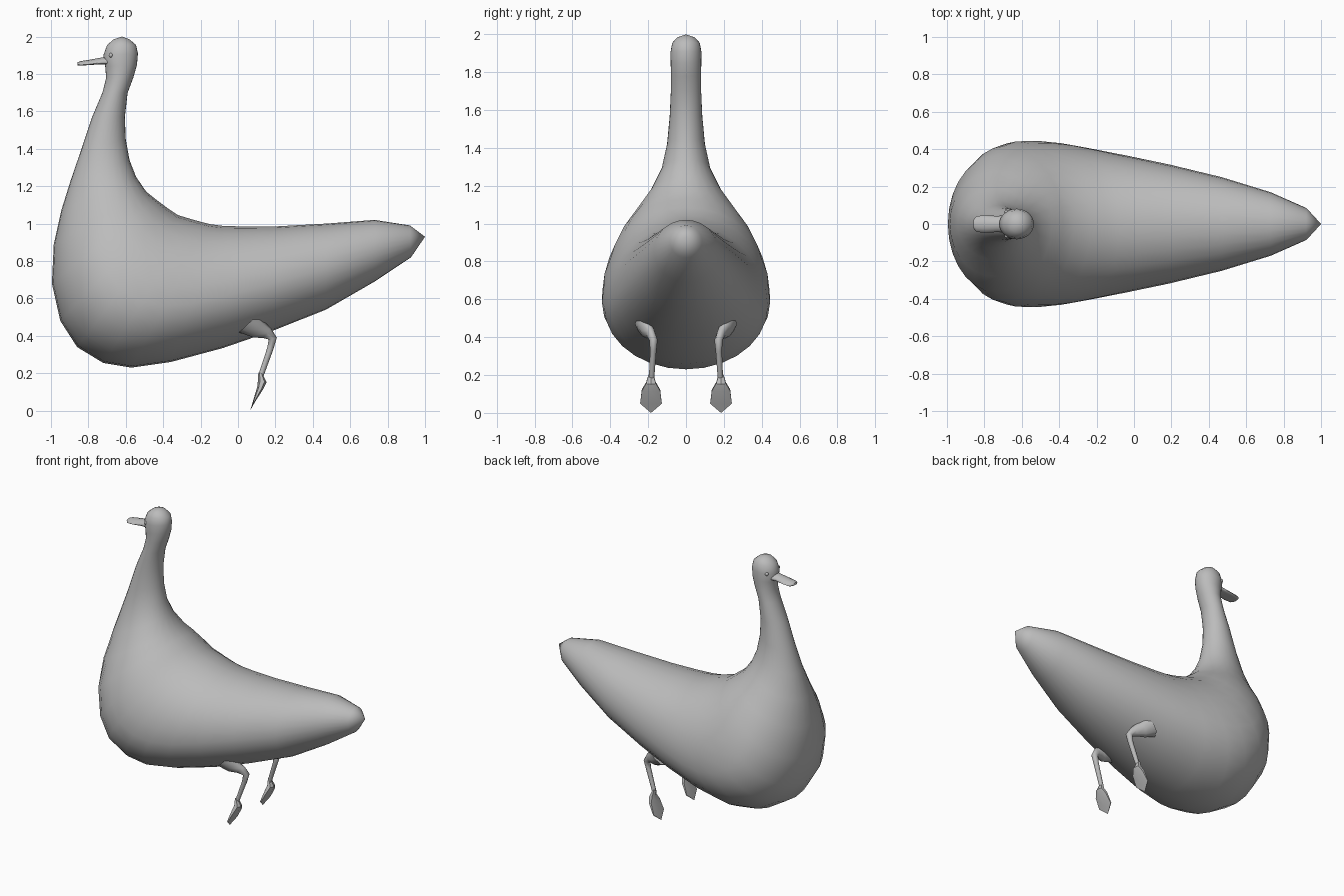
import bpy, bmesh, math
from mathutils import Vector

grey = bpy.data.materials.new("plumage_grey")
grey.diffuse_color = (0.5, 0.5, 0.5, 1)


def finish(name, bm, angle=60):
    bmesh.ops.recalc_face_normals(bm, faces=bm.faces)
    me = bpy.data.meshes.new(name)
    bm.to_mesh(me)
    bm.free()
    ob = bpy.data.objects.new(name, me)
    bpy.context.collection.objects.link(ob)
    me.materials.append(grey)
    bpy.ops.object.select_all(action='DESELECT')
    bpy.context.view_layer.objects.active = ob
    ob.select_set(True)
    bpy.ops.object.shade_smooth_by_angle(angle=math.radians(angle))
    return ob


def skin(name, rings, start=None, end=None, angle=60):
    """Joins rings of points; each end is closed to a point or with a cap."""
    bm = bmesh.new()
    loops = [[bm.verts.new(p) for p in r] for r in rings]
    n = len(loops[0])
    for a, b in zip(loops, loops[1:]):
        for i in range(n):
            j = (i + 1) % n
            bm.faces.new((a[i], a[j], b[j], b[i]))
    for loop, tip in ((loops[0], start), (loops[-1], end)):
        if tip:
            v = bm.verts.new(tip)
            for i in range(n):
                bm.faces.new((loop[i], loop[(i + 1) % n], v))
        else:
            bm.faces.new(loop)
    return finish(name, bm, angle)


def body_ring(ix, iz, ox, oz, w, t, n=28):
    """Egg section from the back point to the belly point, widest at t."""
    inner, outer = Vector((ix, 0, iz)), Vector((ox, 0, oz))
    c = inner.lerp(outer, t)
    pts = []
    for k in range(n):
        a = 2 * math.pi * k / n
        u = math.cos(a)
        p = c + (inner - c) * u if u > 0 else c + (outer - c) * -u
        pts.append(p + Vector((0, w * math.sin(a), 0)))
    return pts


# Body, neck and head: back x, z, belly x, z, half width, widest position
sections = [
    (0.92, 0.99, 0.925, 0.82, 0.085, 0.5),
    (0.73, 1.02, 0.73, 0.69, 0.17, 0.5),
    (0.47, 1.00, 0.47, 0.54, 0.25, 0.52),
    (0.20, 0.985, 0.18, 0.425, 0.318, 0.54),
    (0.02, 0.985, -0.08, 0.335, 0.365, 0.56),
    (-0.08, 0.988, -0.36, 0.26, 0.405, 0.57),
    (-0.15, 0.997, -0.57, 0.23, 0.432, 0.57),
    (-0.23, 1.018, -0.72, 0.255, 0.444, 0.57),
    (-0.32, 1.045, -0.86, 0.34, 0.442, 0.57),
    (-0.38, 1.085, -0.95, 0.48, 0.415, 0.56),
    (-0.44, 1.130, -0.995, 0.68, 0.36, 0.55),
    (-0.49, 1.170, -0.985, 0.89, 0.28, 0.52),
    (-0.545, 1.25, -0.945, 1.07, 0.19, 0.5),
    (-0.58, 1.34, -0.895, 1.23, 0.130, 0.5),
    (-0.60, 1.45, -0.84, 1.39, 0.100, 0.5),
    (-0.605, 1.57, -0.78, 1.57, 0.086, 0.5),
    (-0.59, 1.70, -0.725, 1.70, 0.080, 0.5),
    (-0.56, 1.78, -0.705, 1.78, 0.079, 0.5),
    (-0.54, 1.85, -0.71, 1.84, 0.081, 0.5),
    (-0.535, 1.91, -0.72, 1.90, 0.082, 0.5),
    (-0.545, 1.955, -0.70, 1.955, 0.073, 0.5),
    (-0.58, 1.985, -0.665, 1.985, 0.045, 0.5),
]
skin("body", [body_ring(*s) for s in sections],
     (1.0, 0, 0.93), (-0.62, 0, 2.0), 80)

# Bill: x, z, half width, thickness; the sides droop
bill = []
for x, z, w, h in ((-0.66, 1.875, 0.05, 0.045), (-0.73, 1.87, 0.043, 0.030),
                   (-0.80, 1.862, 0.047, 0.022), (-0.842, 1.857, 0.042, 0.020),
                   (-0.858, 1.854, 0.024, 0.014)):
    ring = []
    for k in range(12):
        a = 2 * math.pi * k / 12
        y = w * math.cos(a)
        ring.append((x, y, z + h * 0.6 * math.sin(a) - 0.012 * (y / 0.05) ** 2))
    bill.append(ring)
skin("bill", bill)


def limb_ring(x, y, z, ry, rt, tilt, n=8):
    """Section with half width ry and half thickness rt along a tilted axis."""
    return [(x + rt * math.cos(a) * math.cos(tilt), y + ry * math.sin(a),
             z + rt * math.cos(a) * math.sin(tilt))
            for a in (2 * math.pi * k / n for k in range(n))]


for side, label in ((-1, "right"), (1, "left")):
    # Eye
    bm = bmesh.new()
    bmesh.ops.create_uvsphere(bm, u_segments=10, v_segments=6, radius=0.012)
    bmesh.ops.translate(bm, verts=bm.verts, vec=(-0.68, side * 0.064, 1.9))
    finish(label + "_eye", bm)

    # Thigh and shin
    leg = [(0.06, 0.215, 0.47, 0.055, 0.075, 0.75),
           (0.11, 0.205, 0.435, 0.036, 0.052, 1.0),
           (0.155, 0.185, 0.415, 0.025, 0.034, 0.9),
           (0.186, 0.172, 0.385, 0.022, 0.022, 0.2),
           (0.172, 0.173, 0.33, 0.017, 0.017, -0.35),
           (0.12, 0.182, 0.18, 0.014, 0.014, -0.35)]
    skin(label + "_leg",
         [limb_ring(x, side * y, z, ry, rt, t) for x, y, z, ry, rt, t in leg])

    # Webbed foot
    foot = [(0.120, 0.20, 0.015, 0.012, -0.3),
            (0.130, 0.158, 0.030, 0.024, -0.3),
            (0.118, 0.120, 0.056, 0.017, -0.45),
            (0.086, 0.050, 0.066, 0.006, -0.45)]
    skin(label + "_foot",
         [limb_ring(x, side * 0.185, z, ry, rt, t, 6) for x, z, ry, rt, t in foot],
         None, (0.065, side * 0.185, 0.0), 35)
